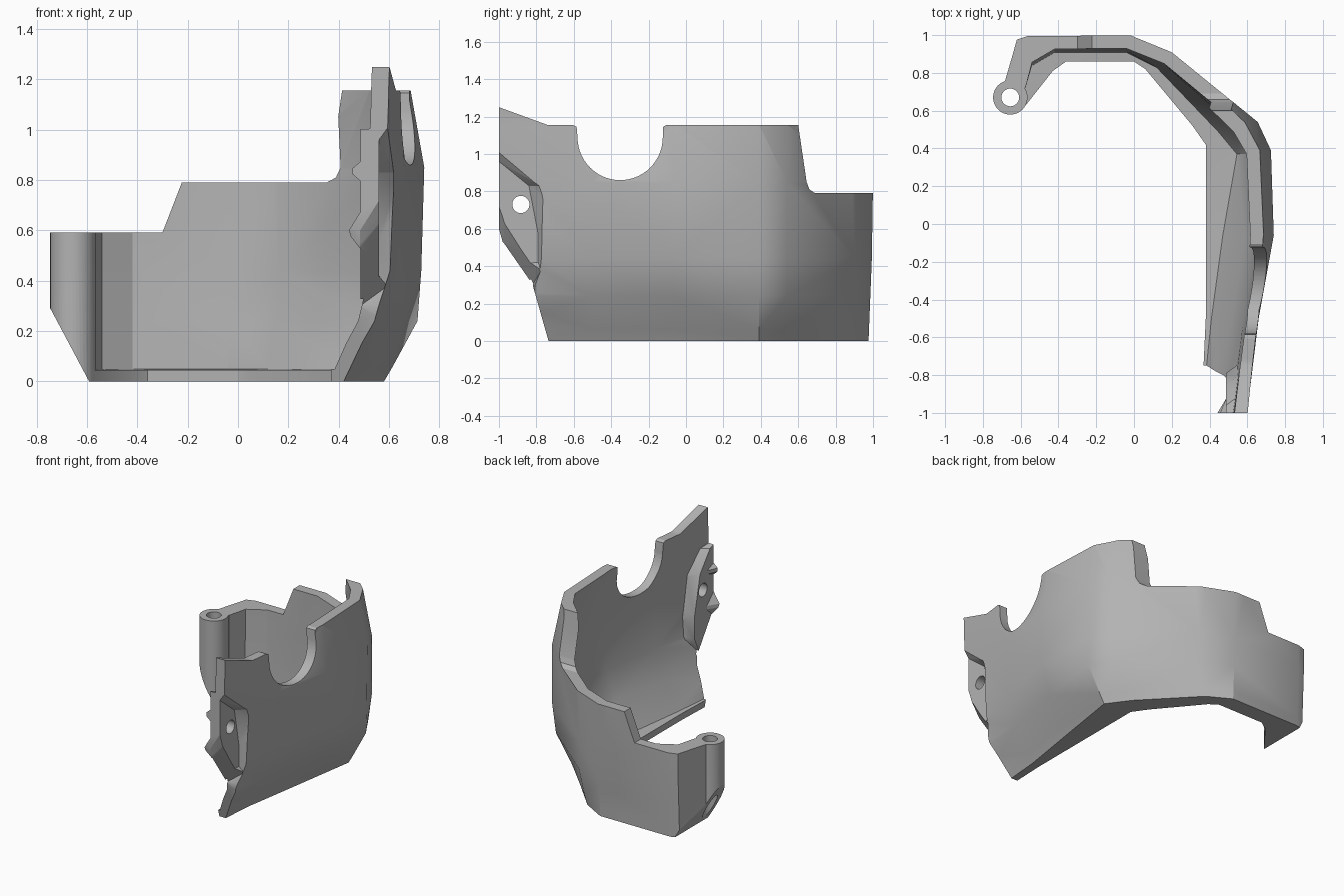
import bpy
import bmesh
from math import cos, sin, pi

default_cube = bpy.data.objects.get("Cube")
if default_cube:
    bpy.data.objects.remove(default_cube, do_unlink=True)

# Single plain material
grey = bpy.data.materials.new("plain_grey")
grey.use_nodes = True
grey_value = (0.45, 0.45, 0.45, 1)
grey.diffuse_color = grey_value
grey.node_tree.nodes["Principled BSDF"].inputs["Base Color"].default_value = grey_value


def loft(name, sections):
    """Closed solid through a row of closed sections with equal point counts."""
    bm = bmesh.new()
    rows = [[bm.verts.new(point) for point in section] for section in sections]
    count = len(rows[0])
    for first, second in zip(rows, rows[1:]):
        for i in range(count):
            j = (i + 1) % count
            bm.faces.new((first[i], first[j], second[j], second[i]))
    bm.faces.new(rows[0])
    bm.faces.new(rows[-1])
    bmesh.ops.triangulate(bm, faces=bm.faces[:])
    bmesh.ops.recalc_face_normals(bm, faces=bm.faces[:])
    mesh = bpy.data.meshes.new(name)
    bm.to_mesh(mesh)
    bm.free()
    obj = bpy.data.objects.new(name, mesh)
    bpy.context.collection.objects.link(obj)
    mesh.materials.append(grey)
    return obj


def prism(name, axis, outline, low, high, end_outline=None):
    """Extrude an outline along an axis, optionally tapering to another outline."""
    place = {
        "x": lambda p, d: (d, p[0], p[1]),
        "y": lambda p, d: (p[0], d, p[1]),
        "z": lambda p, d: (p[0], p[1], d),
    }[axis]
    end_outline = end_outline or outline
    return loft(name, [[place(p, low) for p in outline],
                       [place(p, high) for p in end_outline]])


def circle(u, v, radius, count=40):
    return [(u + radius * cos(2 * pi * i / count), v + radius * sin(2 * pi * i / count))
            for i in range(count)]


def combine(target, tool, operation):
    """Apply one boolean and discard the tool."""
    tool.hide_render = True
    modifier = target.modifiers.new(operation, "BOOLEAN")
    modifier.operation = operation
    modifier.solver = "EXACT"
    modifier.object = tool
    bpy.context.view_layer.objects.active = target
    bpy.ops.object.modifier_apply(modifier=modifier.name)
    bpy.data.objects.remove(tool, do_unlink=True)


# Plan of the wall, its thickness direction, and the lip at the base
plan = [(.585, -1.03), (.66, -.5), (.74, -.06), (.725, .39), (.655, .54),
        (.2, .91), (-.02, 1), (-.56, 1), (-.62, .98), (-.685, .75)]
thickness = [(-.07, 0), (-.06, 0), (-.07, 0), (-.07, -.02), (-.06, -.05),
             (-.04, -.06), (-.02, -.07), (.14, -.07), (.08, -.12), (.11, -.03)]
lip = [(.36, -1.03), (.38, -.5), (.38, -.06), (.38, .42), (.31, .52),
       (.06, .82), (0, .86), (-.36, .86), (-.43, .81), (-.58, .62)]

# Sideways shift of the first wall columns at each height
lean = {
    0: (-.19, -.22, -.23, -.145, -.185, -.06),
    .06: (-.16, -.19, -.2, -.11, -.15, -.04),
    .24: (-.07, -.08, -.085, -.012, -.03, 0),
    .44: (-.015, -.02, -.012, -.005, 0, 0),
    .85: (0, 0, 0, 0, 0, 0),
    1.16: (.01, -.005, -.055, -.06, -.07, 0),
    1.3: (.015, -.005, -.075, -.08, -.1, 0),
}


def outer_point(column, z):
    x, y = plan[column]
    if column < len(lean[z]):
        x += lean[z][column]
    if y > .9:
        y -= .04 * max(0, .6 - z)
    return x, y, z


sections = []
for column in range(len(plan)):
    outside = [outer_point(column, z) for z in lean]
    dx, dy = thickness[column]
    inside = [(x + dx, y + dy, z) for x, y, z in reversed(outside[1:])]
    inside[-1] = (*inside[-1][:2], .05)
    u, v = lip[column]
    sections.append(outside + inside + [(u, v, .045), (u, v, 0)])
shell = loft("curved_wall_shell", sections)

# Round hinge post at the end of the short arm
combine(shell, prism("hinge_post", "z", circle(-.655, .67, .091), 0, 1), "UNION")

# Raised pad on the inner face of the front end
pad = [(-1.05, 1.02), (-.96, .99), (-.85, .85), (-.79, .58), (-.79, .42), (-.84, .32), (-1.05, .32)]
pad_base = [(y + .05 if y > -1 else y, z) for y, z in pad]
combine(shell, prism("inner_pad", "x", pad, .487, .555, pad_base), "UNION")

# Two pointed catches on the inner front edge
for height, reach, half in ((.59, .43, .11), (.835, .447, .05)):
    tip = [(.53, height - half - .05), (.49, height - half), (reach, height - .012),
           (reach, height + .012), (.49, height + half), (.53, height + half)]
    root = [(max(x, .49), z) for x, z in tip]
    combine(shell, prism("catch", "y", tip, -1.02, -.92, root), "UNION")

# Side outline with the round notch in the top edge
notch = [(-.352 - .228 * cos(pi * i / 28), 1.09 - .23 * sin(pi * i / 28)) for i in range(29)]
outline = [(-1, 1.25), (-.74, 1.155), (-.605, 1.155), (-.585, 1.145)] + notch
outline += [(-.122, 1.145), (-.105, 1.155), (.6, 1.155), (.645, .85), (.66, .81), (.69, .79),
            (1.2, .79), (1.2, -.2), (-.68, -.2), (-.735, 0), (-.82, .3), (-.98, .53), (-1, .6)]
combine(shell, prism("side_outline", "x", outline, -1, 1), "INTERSECT")

# Lower short arm, and slanted underside of the hinge post
arm_top = [(-.3, .592), (-.2, .85), (-.2, 1.5), (-1, 1.5), (-1, .592)]
combine(shell, prism("arm_top_cut", "y", arm_top, .3, 1.3), "DIFFERENCE")
underside = [(-.852, .49), (-.538, -.1), (-1.1, -.1)]
combine(shell, prism("underside_cut", "y", underside, .3, 1.3), "DIFFERENCE")

# Slanted lower front edge
edge_inner = [(-1.2, .6), (-1, .6), (-.98, .53), (-.82, .3), (-.82, .2), (-1.2, .2)]
edge_outer = [(-1.2, .86), (-1, .86), (-.96, .75), (-.75, .42), (-.79, .3), (-1.2, .2)]
combine(shell, prism("front_edge_cut", "x", edge_inner, .485, .65, edge_outer), "DIFFERENCE")

# Shallow recess on the outer front face, then its screw hole
recess = [(-1.1, 1.04), (-1, .96), (-.84, .83), (-.79, .57), (-.79, .42), (-1.1, .4)]
recess_rim = [(-1.1, 1.14), (-1, 1.05), (-.78, .83), (-.762, .78), (-.765, .34), (-1.1, .34)]
combine(shell, prism("recess_cut", "x", recess, .56, .625, recess_rim), "DIFFERENCE")
combine(shell, prism("screw_hole", "x", circle(-.883, .73, .046, 28), .3, .9), "DIFFERENCE")

# Bore through the hinge post
combine(shell, prism("hinge_bore", "z", circle(-.655, .67, .047, 28), -.2, 1.2), "DIFFERENCE")

bpy.ops.object.select_all(action="DESELECT")
shell.select_set(True)
bpy.context.view_layer.objects.active = shell
bpy.ops.object.shade_smooth_by_angle(angle=pi / 7)
